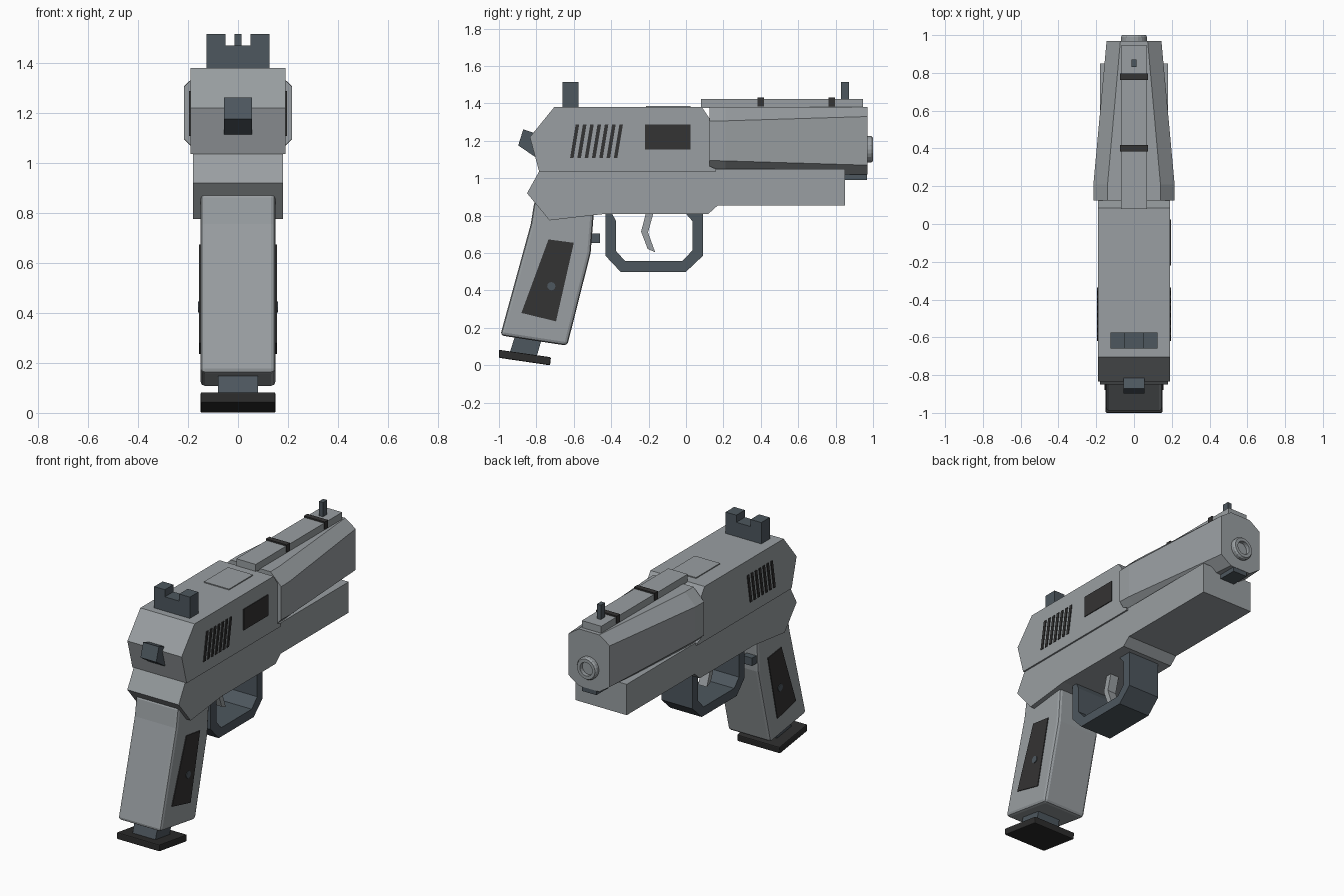
import bpy, bmesh, math
from mathutils import Vector


def material(name, r, g, b):
    m = bpy.data.materials.new(name)
    m.diffuse_color = (r, g, b, 1)
    return m


GREY = material("light steel", 0.32, 0.345, 0.36)
BLUE = material("dark blue steel", 0.075, 0.095, 0.112)
BLACK = material("black polymer", 0.034, 0.033, 0.033)
BASE = material("base black", 0.026, 0.026, 0.026)


def finish(name, bm, mat):
    bmesh.ops.recalc_face_normals(bm, faces=bm.faces)
    me = bpy.data.meshes.new(name)
    bm.to_mesh(me)
    bm.free()
    me.materials.append(mat)
    ob = bpy.data.objects.new(name, me)
    bpy.context.collection.objects.link(ob)
    return ob


def loft(name, rings, mat):
    """Bridge matching closed rings of points and cap both ends."""
    bm = bmesh.new()
    vs = [[bm.verts.new(p) for p in r] for r in rings]
    n = len(rings[0])
    for a, b in zip(vs, vs[1:]):
        for i in range(n):
            j = (i + 1) % n
            bm.faces.new((a[i], a[j], b[j], b[i]))
    bm.faces.new(vs[0])
    bm.faces.new(vs[-1])
    return finish(name, bm, mat)


def side(name, pts, x0, x1, mat):
    """Extrude a (y, z) side profile from x0 to x1."""
    return loft(name, [[(x, y, z) for y, z in pts] for x in (x0, x1)], mat)


def box(name, x0, x1, y0, y1, z0, z1, mat):
    return side(name, [(y0, z0), (y1, z0), (y1, z1), (y0, z1)], x0, x1, mat)


def bevel(ob, width):
    m = ob.modifiers.new("bevel", "BEVEL")
    m.width = width
    m.segments = 2
    m.limit_method = "ANGLE"


# Rear slide and lower frame
side("slide", [(-0.705, 1.38), (0.085, 1.38), (0.125, 1.32), (0.125, 1.065), (0.16, 1.05),
               (0.16, 1.035), (-0.785, 1.035), (-0.835, 1.22)], -0.19, 0.19, GREY)
side("frame", [(-0.785, 1.037), (0.13, 1.037), (0.16, 1.05), (0.85, 1.05), (0.85, 0.855),
               (0.17, 0.855), (0.12, 0.81), (-0.43, 0.81), (-0.73, 0.775), (-0.85, 0.92)],
     -0.18, 0.18, GREY)


# Tapered eight-sided barrel shroud
def octagon(y, wide, narrow, lo, hi):
    half = [(narrow, 1.38), (wide, hi), (wide, lo), (narrow, 1.02)]
    return [(x, y, z) for x, z in half] + [(-x, y, z) for x, z in reversed(half)]


loft("barrel_shroud", [octagon(0.125, 0.215, 0.14, 1.095, 1.305),
                       octagon(0.21, 0.215, 0.14, 1.093, 1.307),
                       octagon(0.97, 0.145, 0.072, 1.07, 1.33)], GREY)
box("recoil_lug", -0.05, 0.05, 0.80, 0.968, 0.992, 1.05, BLUE)


# Hollow muzzle
def circle(y, r, n=20):
    return [(r * math.cos(2 * math.pi * i / n), y, 1.155 + r * math.sin(2 * math.pi * i / n))
            for i in range(n)]


loft("muzzle", [circle(0.95, 0.07), circle(0.99, 0.07), circle(1.0, 0.063),
                circle(1.0, 0.043), circle(0.975, 0.043)], GREY)

# Top rib, bands and sights
box("top_rib", -0.068, 0.068, 0.08, 0.945, 1.375, 1.424, GREY)
for i, y in enumerate((0.40, 0.78)):
    box(f"rib_band_{i}", -0.073, 0.073, y - 0.017, y + 0.017, 1.385, 1.433, BLACK)
box("front_sight", -0.014, 0.014, 0.83, 0.872, 1.42, 1.515, BLUE)
sight = [(-0.125, 1.37), (0.125, 1.37), (0.125, 1.515), (0.05, 1.515), (0.05, 1.47),
         (-0.05, 1.47), (-0.05, 1.515), (-0.125, 1.515)]
loft("rear_sight", [[(x, y, z) for x, z in sight] for y in (-0.66, -0.575)], BLUE)
box("top_plate", -0.088, 0.088, -0.215, 0.025, 1.375, 1.386, GREY)

# Hammer
side("hammer", [(-0.87, 1.262), (-0.805, 1.24), (-0.77, 1.11), (-0.80, 1.11), (-0.897, 1.175)],
     -0.055, 0.055, BLUE)

# Ejection port on the right, slanted grooves on both sides
box("ejection_port", 0.187, 0.195, -0.22, 0.025, 1.155, 1.288, BLACK)
for s, label in ((1, "right"), (-1, "left")):
    for i in range(7):
        y = -0.62 + 0.039 * i
        side(f"grip_groove_{label}_{i}",
             [(y, 1.108), (y + 0.019, 1.108), (y + 0.049, 1.288), (y + 0.03, 1.288)],
             s * 0.187, s * 0.195, BLACK)

# Trigger guard and trigger
side("trigger_guard", [(-0.43, 0.82), (-0.43, 0.585), (-0.35, 0.50), (0.0, 0.50), (0.09, 0.585),
                       (0.09, 0.82), (0.0, 0.82), (0.0, 0.81), (0.035, 0.77), (0.035, 0.615),
                       (-0.02, 0.557), (-0.325, 0.557), (-0.373, 0.61), (-0.373, 0.77),
                       (-0.395, 0.81), (-0.395, 0.82)], -0.11, 0.11, BLUE)
side("trigger", [(-0.21, 0.83), (-0.175, 0.83), (-0.178, 0.80), (-0.203, 0.71), (-0.165, 0.605),
                 (-0.205, 0.622), (-0.24, 0.715)], -0.03, 0.03, GREY)

# Grip with softened edges
grip = side("grip", [(-0.81, 0.88), (-0.83, 0.755), (-0.993, 0.16), (-0.635, 0.105),
                     (-0.51, 0.60), (-0.49, 0.85)], -0.15, 0.15, GREY)
bevel(grip, 0.018)
box("magazine_button", -0.14, -0.075, -0.53, -0.46, 0.655, 0.705, BLUE)

# Grip panels with a screw
for s, label in ((1, "right"), (-1, "left")):
    side(f"grip_panel_{label}", [(-0.735, 0.673), (-0.60, 0.655), (-0.695, 0.235), (-0.88, 0.28)],
         s * 0.147, s * 0.155, BLACK)
    side(f"grip_screw_{label}",
         [(-0.72 + 0.022 * math.cos(a * math.pi / 6), 0.423 + 0.022 * math.sin(a * math.pi / 6))
          for a in range(12)], s * 0.147, s * 0.159, BLUE)

# Magazine and its base pad
side("magazine", [(-0.90, 0.20), (-0.945, 0.06), (-0.80, 0.04), (-0.76, 0.18)], -0.08, 0.08, BLUE)
pad = side("magazine_base", [(-1.0, 0.083), (-0.722, 0.043), (-0.727, 0.0), (-1.0, 0.04)],
           -0.15, 0.15, BASE)
bevel(pad, 0.006)
